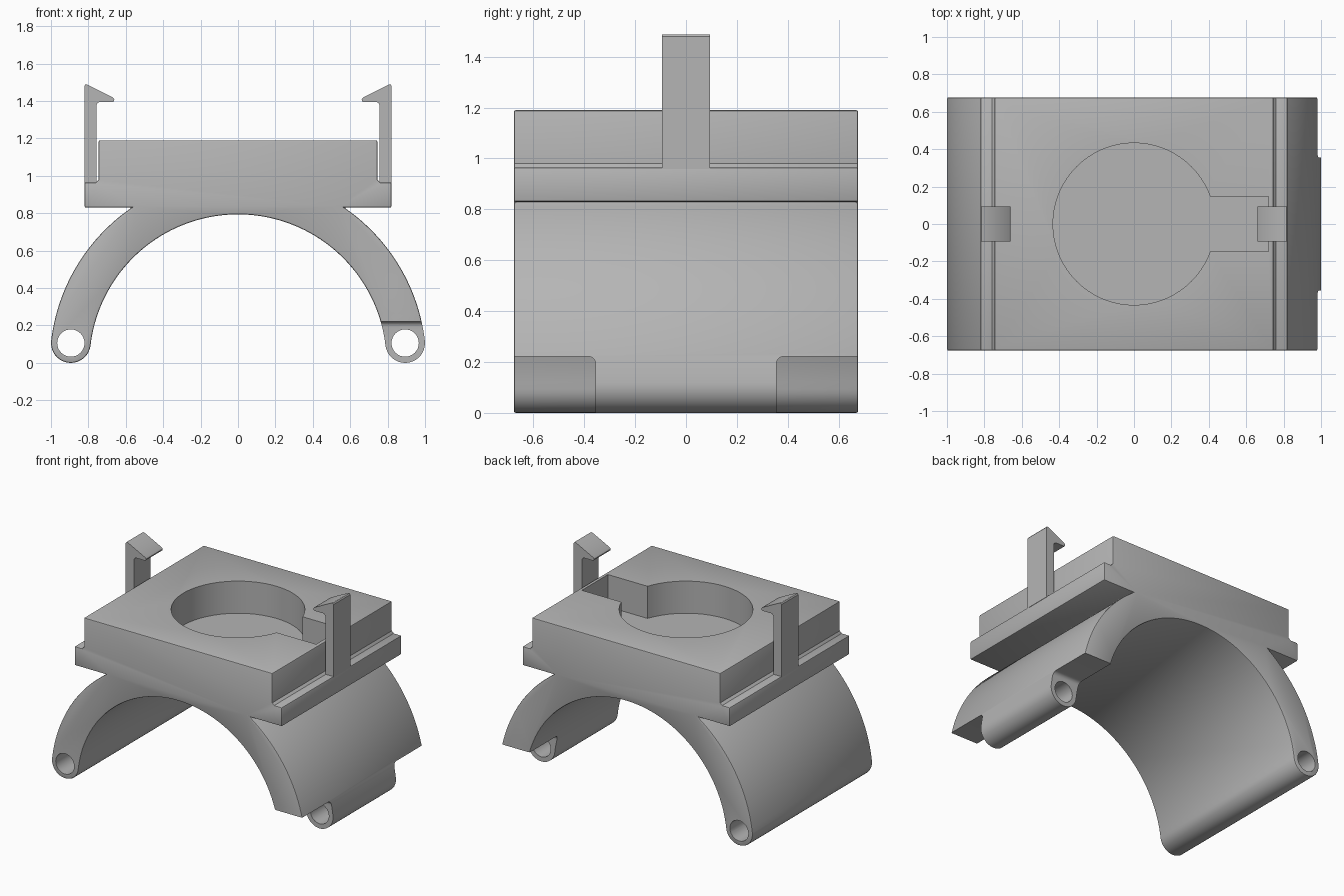
import bpy, bmesh
from math import radians, degrees, asin, cos, sin

if "Cube" in bpy.data.objects:
    bpy.data.objects.remove(bpy.data.objects["Cube"], do_unlink=True)

# One plain grey for the whole clamp
grey = bpy.data.materials.new("plain grey")
grey.use_nodes = True
grey.diffuse_color = (0.46, 0.46, 0.46, 1)
grey.node_tree.nodes["Principled BSDF"].inputs["Base Color"].default_value = (0.46, 0.46, 0.46, 1)

HALF_DEPTH = 0.677
OUTER, INNER = 1.006, 0.794
BARREL = (OUTER - INNER) / 2
MID = (OUTER + INNER) / 2
TILT = degrees(asin(BARREL / MID))
PIN_X, PIN_Z = MID * cos(radians(TILT)), BARREL


def arc(cx, cy, r, start, end, steps):
    """Points along an arc, angles in degrees."""
    angles = [radians(start + (end - start) * i / steps) for i in range(steps + 1)]
    return [(cx + r * cos(a), cy + r * sin(a)) for a in angles]


def prism(name, outline, axis, lo, hi):
    """Extrude a closed outline along the given axis."""
    place = {"X": lambda p, d: (d, p[0], p[1]),
             "Y": lambda p, d: (p[0], d, p[1]),
             "Z": lambda p, d: (p[0], p[1], d)}[axis]
    bm = bmesh.new()
    rings = [[bm.verts.new(place(p, d)) for p in outline] for d in (lo, hi)]
    bm.faces.new(rings[0])
    bm.faces.new(rings[1])
    n = len(outline)
    for i in range(n):
        j = (i + 1) % n
        bm.faces.new((rings[0][i], rings[0][j], rings[1][j], rings[1][i]))
    bmesh.ops.recalc_face_normals(bm, faces=bm.faces)
    mesh = bpy.data.meshes.new(name)
    bm.to_mesh(mesh)
    bm.free()
    mesh.materials.append(grey)
    obj = bpy.data.objects.new(name, mesh)
    bpy.context.collection.objects.link(obj)
    return obj


def finish(obj):
    """Apply the modifiers and smooth the curved walls."""
    bpy.ops.object.select_all(action="DESELECT")
    obj.select_set(True)
    bpy.context.view_layer.objects.active = obj
    for mod in list(obj.modifiers):
        bpy.ops.object.modifier_apply(modifier=mod.name)
    bpy.ops.object.shade_smooth_by_angle(angle=radians(30))


# Saddle body: stepped block on a half-ring arch with rounded feet
half = [(0.745, 1.19), (0.745, 0.98), (0.76, 0.965), (0.82, 0.965), (0.82, 0.83)]
half += arc(0, 0, OUTER, degrees(asin(0.83 / OUTER)), TILT, 28)
half += arc(PIN_X, PIN_Z, BARREL, TILT, TILT - 180, 20)[1:]
half += arc(0, 0, INNER, TILT, 90, 40)[1:]
outline = half + [(-x, z) for x, z in reversed(half[:-1])]
body = prism("saddle_body", outline, "Y", -HALF_DEPTH, HALF_DEPTH)
bevel = body.modifiers.new("soft edges", "BEVEL")
bevel.width = 0.008
bevel.segments = 2
bevel.limit_method = "ANGLE"
bevel.angle_limit = radians(50)

# Cutters: keyhole pocket, pin holes, hinge notches on the left foot
slot_angle = degrees(asin(0.147 / 0.433))
keyhole = arc(0, 0, 0.433, slot_angle, 360 - slot_angle, 64) + [(0.72, -0.147), (0.72, 0.147)]
cutters = [prism("pocket_cutter", keyhole, "Z", 0.96, 1.4)]
for side in (-1, 1):
    hole = arc(side * PIN_X, PIN_Z, 0.073, 0, 360, 32)[:-1]
    cutters.append(prism("pin_hole_cutter", hole, "Y", -1, 1))
    notch = [(0.9, -0.1), (0.9, 0.222)] + arc(0.385, 0.192, 0.03, 90, 180, 6) + [(0.355, -0.1)]
    cutters.append(prism("notch_cutter", [(side * y, z) for y, z in notch], "X", 0.6, 1.2))
for cutter in cutters:
    cut = body.modifiers.new("cut", "BOOLEAN")
    cut.operation = "DIFFERENCE"
    cut.solver = "EXACT"
    cut.object = cutter
    cutter.hide_render = True
finish(body)
for cutter in cutters:
    bpy.data.objects.remove(cutter, do_unlink=True)

# Snap hooks rising from both ledges
hook = [(0.757, 0.958), (0.822, 0.958), (0.822, 1.48), (0.816, 1.488), (0.805, 1.487),
        (0.668, 1.418), (0.661, 1.408), (0.664, 1.398), (0.672, 1.395)]
hook += arc(0.735, 1.373, 0.022, 90, 0, 5)
for name, side in (("left_hook", 1), ("right_hook", -1)):
    finish(prism(name, [(side * x, z) for x, z in hook], "Y", -0.094, 0.094))
